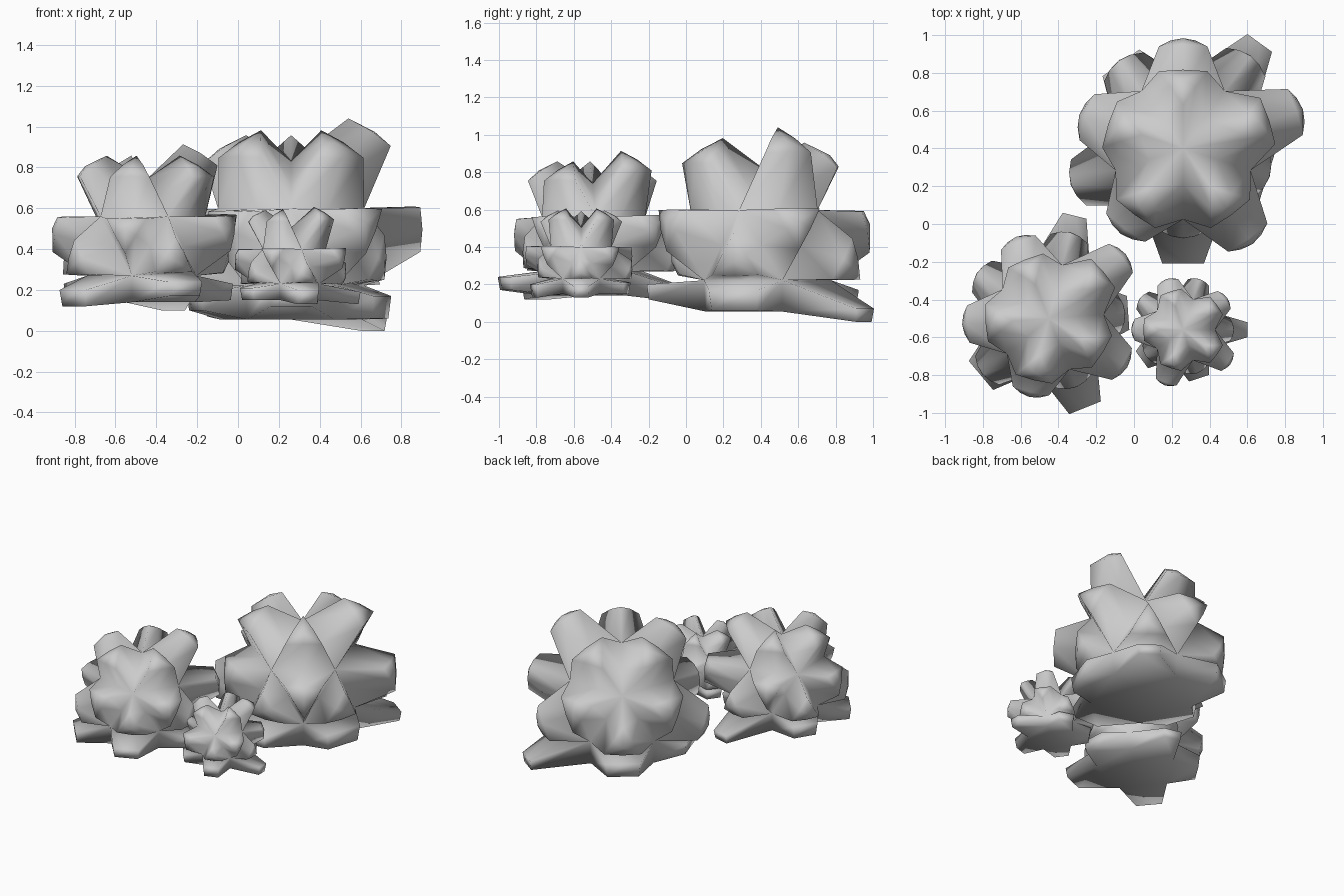
import bpy, bmesh
from math import sin, cos, radians, sqrt
from mathutils import Vector

if "Cube" in bpy.data.objects:
    bpy.data.objects.remove(bpy.data.objects["Cube"])


def polar(az, rho, z, t=0.0):
    """Point at azimuth az (degrees), radius rho, height z, sideways shift t."""
    a = radians(az)
    return Vector((rho * cos(a) - t * sin(a), rho * sin(a) + t * cos(a), z))


def lump(bm, tri, depth, k):
    """Raise one triangle of the core into a tapered lump with a low domed tip."""
    fc = sum(tri, Vector()) / 3
    n = fc.normalized()
    c = n * depth
    base, tip = [], []
    for i in range(3):
        v = tri[i]
        m = (tri[i] + tri[(i + 1) % 3]) / 2
        base += [v, m]
        tip += [c + (v - fc) * 0.58, c + (m - fc) * 0.60 + n * 0.01 * k]
    b = [bm.verts.new(p) for p in base]
    t = [bm.verts.new(p) for p in tip]
    mid = bm.verts.new(c + n * 0.03 * k)
    for i in range(6):
        j = (i + 1) % 6
        bm.faces.new((b[i], b[j], t[j], t[i]))
    for i in (0, 2, 4):
        bm.faces.new((t[i], t[i + 1], mid, t[i - 1]))


def root_leaf(bm, a, b, skirt, az, rho, width, z_top, z_bot):
    """Low flat leaf growing from the skirt between two lower corners."""
    a2, b2 = (Vector((p.x * 0.97, p.y * 0.97, skirt)) for p in (a, b))
    base = [bm.verts.new(p) for p in (a, (a + b) / 2, b, b2, a2)]
    mt = polar(az, rho, z_top)
    tip = [bm.verts.new(p) for p in (polar(az, rho, z_top, -width), mt,
                                     polar(az, rho, z_top, width),
                                     polar(az, rho - 0.01, z_bot, width * 0.9),
                                     polar(az, rho - 0.01, z_bot, -width * 0.9))]
    for i in range(5):
        j = (i + 1) % 5
        bm.faces.new((base[i], base[j], tip[j], tip[i]))
    bm.faces.new(tip)
    # underside wedge
    hub = bm.verts.new((0, 0, skirt + 0.03))
    bm.faces.new((base[4], base[3], hub))


def bush(name, loc, R, a0, skirt, top, mid, up, roots):
    k = R / 0.42
    D = 0.607 * k
    ring, h = R * 2 / sqrt(5), R / sqrt(5)
    pole = Vector((0, 0, R))
    low = [polar(a0 + 72 * i, ring, -h) for i in range(5)]
    high = [polar(a0 + 36 + 72 * i, ring, h) for i in range(5)]
    bm = bmesh.new()
    for i in range(5):
        j = (i + 1) % 5
        lump(bm, [high[i - 1], high[i], pole], D * top[i], k)
        lump(bm, [high[i], high[i - 1], low[i]], D * mid[i], k)
        lump(bm, [low[i], low[j], high[i]], D * up[i], k)
        rho, width, zt, zb = roots[i]
        root_leaf(bm, low[i], low[j], skirt - loc[2], a0 + 36 + 72 * i,
                  rho, width, zt - loc[2], zb - loc[2])
    bmesh.ops.remove_doubles(bm, verts=bm.verts, dist=0.0005)
    bmesh.ops.recalc_face_normals(bm, faces=bm.faces)
    for f in bm.faces:
        f.smooth = True
    me = bpy.data.meshes.new(name)
    bm.to_mesh(me)
    bm.free()
    ob = bpy.data.objects.new(name, me)
    ob.location = loc
    bpy.context.collection.objects.link(ob)


# large bush at the back
bush("large_bush", (0.26, 0.40, 0.41), 0.42, 90, 0.055,
     top=(0.95, 0.95, 1, 1, 1.12), mid=(0.93, 0.92, 0.89, 1, 1.07),
     up=(0.92, 1, 0.75, 0.76, 0.97),
     roots=[(0.56, 0.12, 0.17, 0.07), (0.50, 0.12, 0.18, 0.10),
            (0.61, 0.11, 0.20, 0.12), (0.47, 0.14, 0.17, 0.06),
            (0.69, 0.08, 0.07, 0.0)])

# medium bush at the front left
bush("medium_bush", (-0.45, -0.50, 0.415), 0.325, 256, 0.14,
     top=(1, 1, 1.15, 1, 1), mid=(0.88, 1.01, 1.1, 0.96, 0.95),
     up=(0.8, 0.83, 0.97, 0.93, 0.95),
     roots=[(0.51, 0.09, 0.24, 0.17), (0.42, 0.09, 0.23, 0.15),
            (0.56, 0.065, 0.16, 0.10), (0.42, 0.09, 0.23, 0.14),
            (0.47, 0.10, 0.20, 0.12)])

# small bush at the front right
bush("small_bush", (0.26, -0.56, 0.315), 0.19, 252, 0.15,
     top=(1.1, 1.15, 1.15, 1.1, 1.08), mid=(1.1, 1.1, 1.02, 1, 0.97),
     up=(0.85, 0.95, 1, 1, 0.85),
     roots=[(0.27, 0.055, 0.20, 0.13), (0.34, 0.04, 0.19, 0.13),
            (0.26, 0.055, 0.21, 0.15), (0.26, 0.055, 0.21, 0.15),
            (0.27, 0.055, 0.21, 0.15)])
